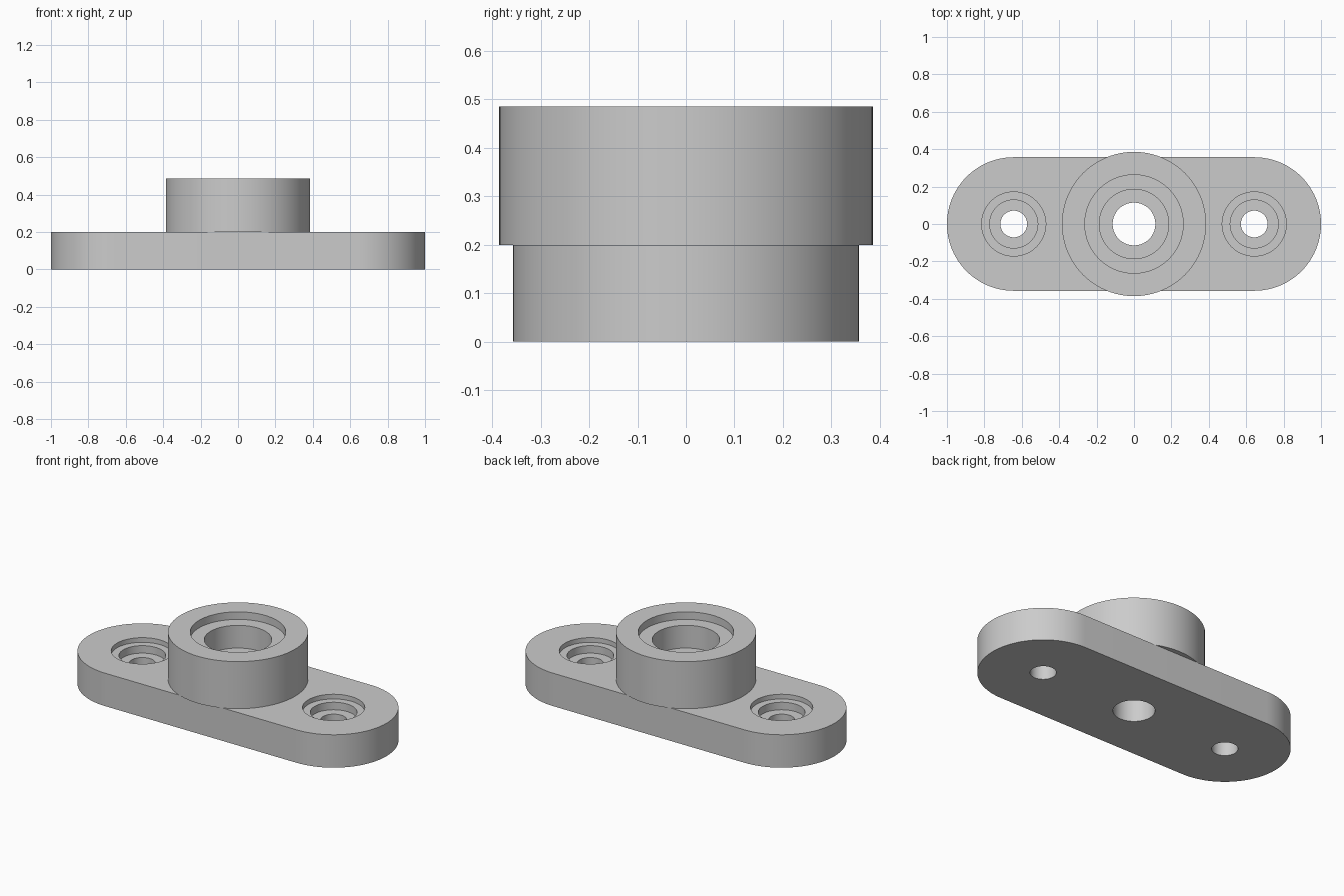
import bpy
import bmesh
from math import cos, sin, pi

SEGMENTS = 96

# Remove the default cube
if "Cube" in bpy.data.objects:
    bpy.data.objects.remove(bpy.data.objects["Cube"], do_unlink=True)

# Single grey material
grey = bpy.data.materials.new("plain grey")
grey.use_nodes = True
grey.diffuse_color = (0.6, 0.6, 0.6, 1)
grey.node_tree.nodes["Principled BSDF"].inputs["Base Color"].default_value = (0.6, 0.6, 0.6, 1)


def finish(name, bm):
    bmesh.ops.remove_doubles(bm, verts=bm.verts, dist=1e-5)
    bmesh.ops.recalc_face_normals(bm, faces=bm.faces)
    mesh = bpy.data.meshes.new(name)
    bm.to_mesh(mesh)
    bm.free()
    mesh.materials.append(grey)
    obj = bpy.data.objects.new(name, mesh)
    bpy.context.collection.objects.link(obj)
    return obj


def lathe(name, profile, x=0):
    """Turn a closed (radius, height) profile about a vertical axis at x."""
    bm = bmesh.new()
    verts = [bm.verts.new((r, 0, z)) for r, z in profile]
    edges = [bm.edges.new((a, b)) for a, b in zip(verts, verts[1:] + verts[:1])
             if a.co.x > 0 or b.co.x > 0]
    bmesh.ops.spin(bm, geom=verts + edges, cent=(0, 0, 0), axis=(0, 0, 1),
                   angle=2 * pi, steps=SEGMENTS, use_duplicate=False)
    bmesh.ops.translate(bm, verts=bm.verts, vec=(x, 0, 0))
    return finish(name, bm)


def activate(obj):
    bpy.ops.object.select_all(action="DESELECT")
    obj.select_set(True)
    bpy.context.view_layer.objects.active = obj


def cut(obj, cutter):
    cutter.hide_render = True
    activate(obj)
    mod = obj.modifiers.new("hole", "BOOLEAN")
    mod.operation = "DIFFERENCE"
    mod.solver = "EXACT"
    mod.object = cutter
    bpy.ops.object.modifier_apply(modifier=mod.name)
    bpy.data.objects.remove(cutter, do_unlink=True)


# Base plate with rounded ends
END_RADIUS, END_X, PLATE_TOP = 0.357, 0.643, 0.2
bm = bmesh.new()
half = SEGMENTS // 2
outline = []
for side, start in ((1, -pi / 2), (-1, pi / 2)):
    for i in range(half + 1):
        a = start + pi * i / half
        outline.append(bm.verts.new((side * END_X + END_RADIUS * cos(a), END_RADIUS * sin(a), 0)))
face = bm.faces.new(outline)
top = bmesh.ops.extrude_face_region(bm, geom=[face])["geom"]
bmesh.ops.translate(bm, verts=[v for v in top if isinstance(v, bmesh.types.BMVert)],
                    vec=(0, 0, PLATE_TOP))
plate = finish("base_plate", bm)

# Stepped screw holes at each end, plain bore in the middle
BORE = 0.1143
for side in (-1, 1):
    cut(plate, lathe("screw_hole_cutter", [
        (0, -0.1), (0.0714, -0.1), (0.0714, 0.1257), (0.1286, 0.1257),
        (0.1286, 0.1714), (0.1714, 0.1714), (0.1714, 0.3), (0, 0.3)], side * END_X))
cut(plate, lathe("bore_cutter", [(0, -0.1), (BORE, -0.1), (BORE, 0.3), (0, 0.3)]))

# Central boss with stepped recess
BOSS_TOP = 0.486
boss = lathe("central_boss", [
    (BORE, PLATE_TOP), (0.3857, PLATE_TOP), (0.3857, BOSS_TOP), (0.263, BOSS_TOP),
    (0.263, 0.44), (0.1857, 0.44), (0.1857, 0.302), (BORE, 0.302)])

for obj in (plate, boss):
    activate(obj)
    bpy.ops.object.shade_smooth_by_angle(angle=pi / 6)
